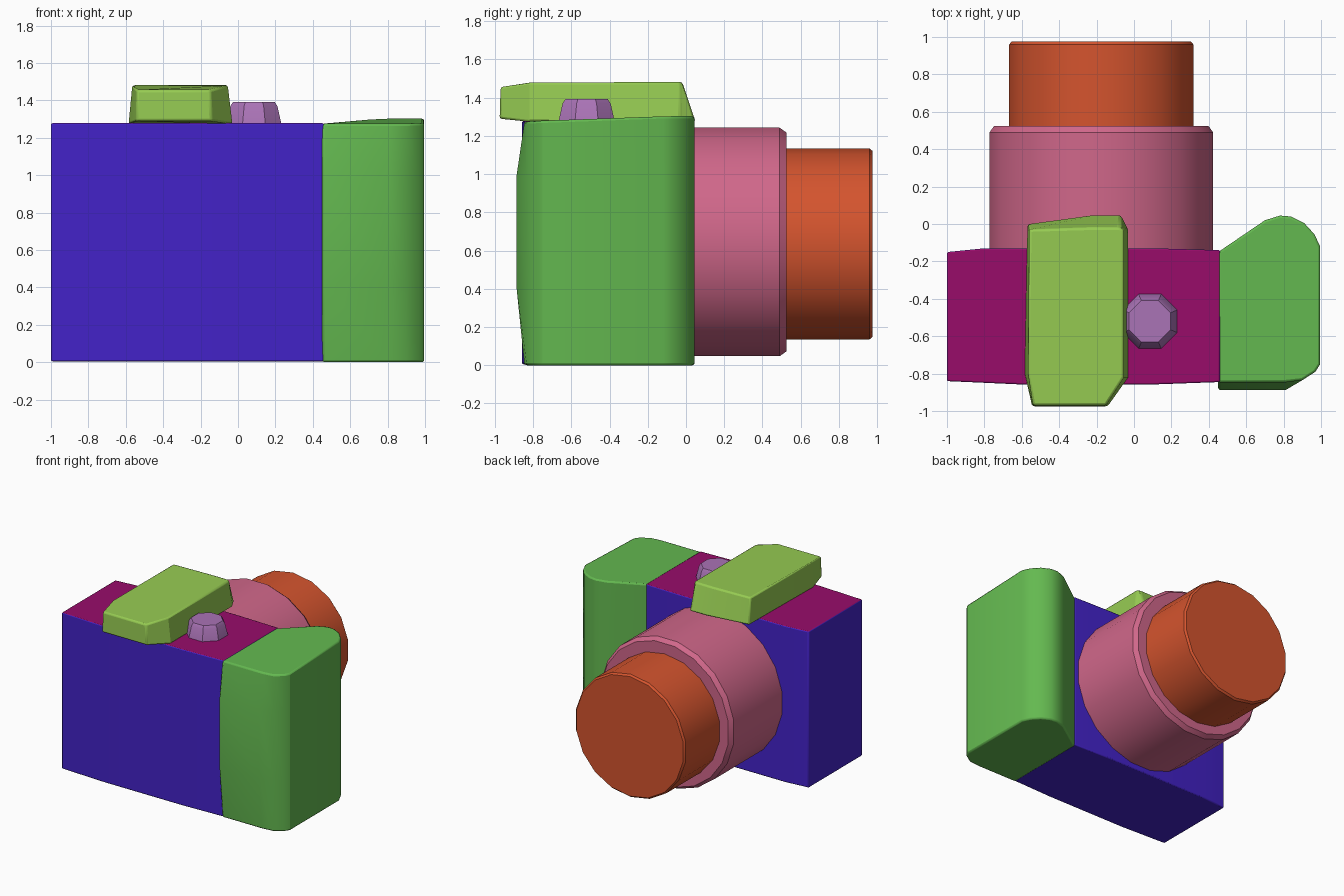
import bpy, bmesh, math

cube = bpy.data.objects.get("Cube")
if cube:
    bpy.data.objects.remove(cube, do_unlink=True)


def material(name, rgb):
    """Flat colour given as 0-255 display values."""
    lin = [((c / 255 + 0.055) / 1.055) ** 2.4 for c in rgb] + [1]
    m = bpy.data.materials.new(name)
    m.use_nodes = True
    m.diffuse_color = lin
    m.node_tree.nodes["Principled BSDF"].inputs["Base Color"].default_value = lin
    return m


blue = material("body blue", (67, 34, 200))
magenta = material("top plate magenta", (152, 12, 106))
green = material("grip green", (100, 185, 80))
lime = material("viewfinder lime", (150, 203, 82))
pink = material("barrel pink", (208, 103, 138))
orange = material("lens orange", (212, 84, 46))
violet = material("button violet", (170, 115, 182))


def loft(name, rings, mats, bevel=0.0):
    """Bridge equal-sized rings of points and cap both ends."""
    bm = bmesh.new()
    loops = [[bm.verts.new(p) for p in ring] for ring in rings]
    n = len(loops[0])
    for a, b in zip(loops, loops[1:]):
        for i in range(n):
            j = (i + 1) % n
            bm.faces.new((a[i], a[j], b[j], b[i]))
    bm.faces.new(loops[0])
    bm.faces.new(loops[-1])
    bmesh.ops.recalc_face_normals(bm, faces=bm.faces)
    mesh = bpy.data.meshes.new(name)
    bm.to_mesh(mesh)
    bm.free()
    obj = bpy.data.objects.new(name, mesh)
    bpy.context.collection.objects.link(obj)
    for m in mats:
        mesh.materials.append(m)
    if bevel:
        mod = obj.modifiers.new("soft edges", "BEVEL")
        mod.width, mod.segments, mod.limit_method = bevel, 2, "ANGLE"
        mod.angle_limit = math.radians(35)
    bpy.ops.object.select_all(action="DESELECT")
    obj.select_set(True)
    bpy.context.view_layer.objects.active = obj
    bpy.ops.object.shade_smooth_by_angle(angle=math.radians(30))
    return obj


def circle(r, n, turn=0.0):
    return [(r * math.cos(math.tau * (i + turn) / n),
             r * math.sin(math.tau * (i + turn) / n)) for i in range(n)]


def barrel(name, steps, z, sides, mat):
    """Round part along y from (y, radius) steps."""
    rings = [[(-0.175 + u, y, z + v) for u, v in circle(r, sides, 0.5)]
             for y, r in steps]
    return loft(name, rings, [mat])


# Body: slightly bowed block with a coloured top
outline = [(-1, -0.84), (-0.6, -0.858), (0.1, -0.858), (0.46, -0.845),
           (0.46, -0.14), (0.1, -0.13), (-0.8, -0.13), (-1, -0.15)]
body = loft("body", [[(x, y, z) for x, y in outline] for z in (0.005, 1.278)],
            [blue, magenta], 0.008)
for f in body.data.polygons:
    f.material_index = 1 if f.normal.z > 0.7 else 0

# Grip: rounded towards the lens side, back bulging at mid height
grip_outline = [(0.45, -0.15), (0.7, 0.02), (0.78, 0.045), (0.84, 0.04),
                (0.91, 0.005), (0.965, -0.055), (0.995, -0.12), (0.995, -0.75),
                (0.97, -0.79), (0.9, -0.835), (0.81, -0.845), (0.45, -0.845)]


def grip_ring(z, bulge=0.0, crown=0.0):
    ring = []
    for x, y in grip_outline:
        back = bulge if y < -0.84 else 0
        lift = crown * min(1, (x - 0.45) / 0.3) * min(1, (y + 0.85) / 0.6)
        ring.append((x, y - back, z + lift))
    return ring


loft("grip", [grip_ring(0), grip_ring(0.42, 0.043), grip_ring(0.98, 0.043),
              grip_ring(1.275, 0, 0.028)], [green], 0.012)

# Lens: wide barrel with a chamfered rim, then the narrower front tube
barrel("lens_barrel", [(-0.2, 0.605), (0.49, 0.605), (0.525, 0.58)], 0.645, 20, pink)
barrel("front_lens", [(0.45, 0.5), (0.96, 0.5), (0.975, 0.487)], 0.635, 18, orange)

# Viewfinder: overhangs the flat side, tapers upward
low = [(-0.585, -0.8), (-0.545, -0.975), (-0.14, -0.975), (-0.03, -0.82),
       (-0.03, -0.03), (-0.07, 0.05), (-0.22, 0.05), (-0.57, 0)]
high = [(-0.565, -0.8), (-0.54, -0.97), (-0.15, -0.97), (-0.055, -0.82),
        (-0.055, -0.03), (-0.08, -0.02), (-0.22, -0.02), (-0.56, -0.03)]
loft("viewfinder",
     [[(x, y, 1.29 if y < -0.9 else 1.272) for x, y in low],
      [(x, y, 1.455 if y < -0.9 else 1.482) for x, y in high]], [lime], 0.012)

# Shutter button: tapered octagon
loft("shutter_button",
     [[(0.085 + u, -0.52 + v, z) for u, v in circle(r, 8, 0.5)]
      for z, r in ((1.27, 0.16), (1.37, 0.136), (1.392, 0.12))], [violet])
